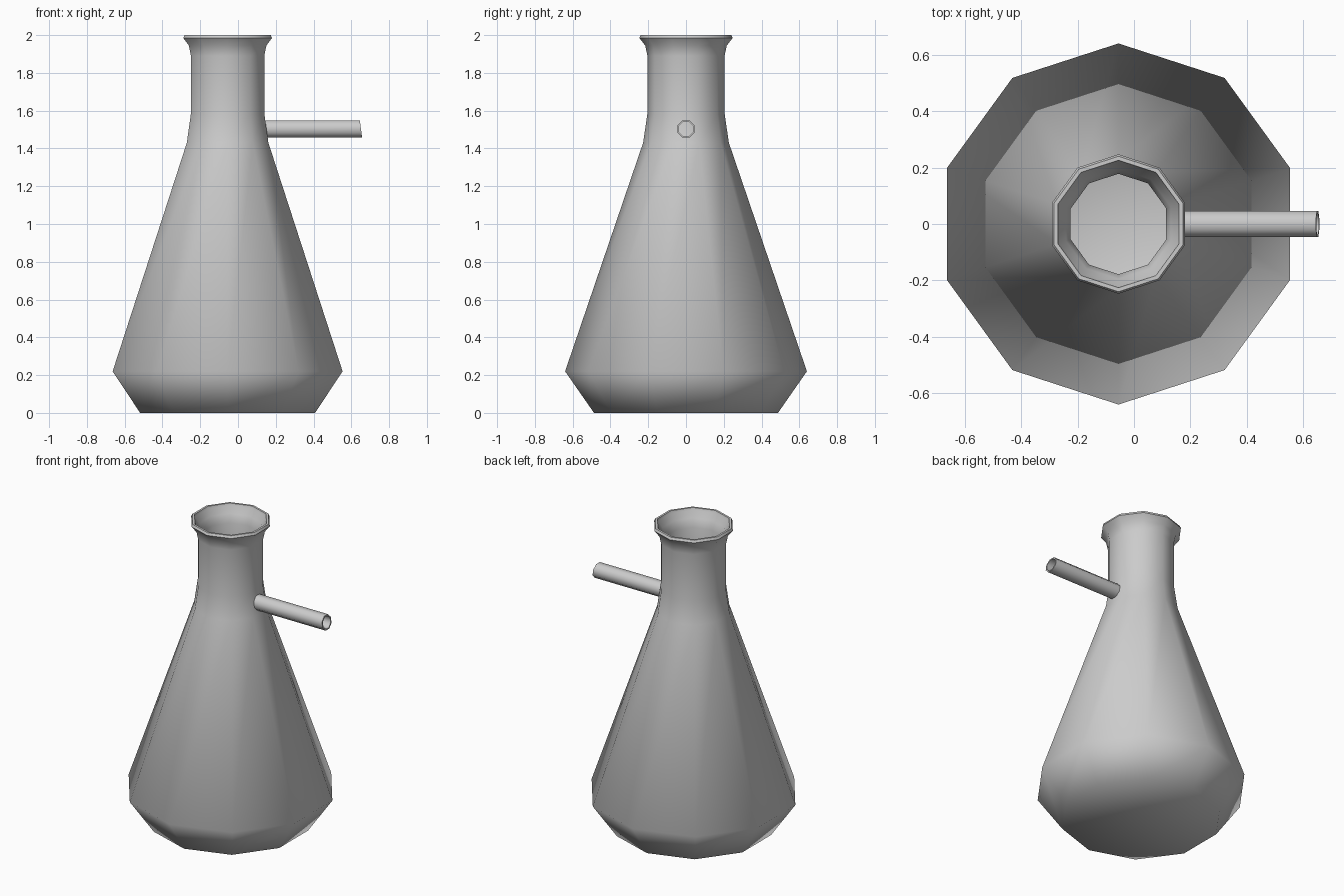
import bpy, bmesh, math
from mathutils import Vector

if "Cube" in bpy.data.objects:
    bpy.data.objects.remove(bpy.data.objects["Cube"])

AXIS_X = -0.055


def lathe(name, profile, sides, place, closed=False):
    """Revolve (radius, height) points; place(r, angle, h) gives the 3D position."""
    bm = bmesh.new()
    rings = []
    for r, h in profile:
        if r == 0:
            rings.append([bm.verts.new(place(0, 0, h))] * sides)
        else:
            rings.append([bm.verts.new(place(r, 2 * math.pi * i / sides, h))
                          for i in range(sides)])
    pairs = list(zip(rings, rings[1:]))
    if closed:
        pairs.append((rings[-1], rings[0]))
    for a, b in pairs:
        for i in range(sides):
            j = (i + 1) % sides
            quad = list(dict.fromkeys([a[i], a[j], b[j], b[i]]))
            bm.faces.new(quad)
    bmesh.ops.recalc_face_normals(bm, faces=bm.faces)
    mesh = bpy.data.meshes.new(name)
    bm.to_mesh(mesh)
    bm.free()
    obj = bpy.data.objects.new(name, mesh)
    bpy.context.collection.objects.link(obj)
    bpy.ops.object.select_all(action='DESELECT')
    obj.select_set(True)
    bpy.context.view_layer.objects.active = obj
    bpy.ops.object.shade_smooth_by_angle(angle=math.radians(57))
    return obj


def upright(r, a, h):
    a += math.pi / 2
    return Vector((AXIS_X + r * math.cos(a), r * math.sin(a), h))


def sideways(r, a, h):
    # the free end of the tube is cut on a slight slant
    a += math.pi / 8
    z = r * math.sin(a)
    slant = -0.13 * z if h > 0.4 else 0
    return Vector((h + slant, r * math.cos(a), 1.503 + z))


# Flask: outer wall from the base up, over the lip, and down the inner wall
flask_profile = [
    (0, 0), (0.487, 0), (0.64, 0.22), (0.227, 1.43), (0.205, 1.58),
    (0.204, 1.89), (0.216, 1.945), (0.247, 1.985), (0.24, 2.0), (0.226, 2.0),
    (0.222, 1.985), (0.195, 1.945), (0.178, 1.89), (0.178, 1.58),
    (0.205, 1.43), (0.632, 0.222), (0.483, 0.006), (0, 0.006),
]
lathe("flask_body", flask_profile, 10, upright)

# Hollow side tube
tube_profile = [(0.05, 0.125), (0.05, 0.651), (0.041, 0.651), (0.041, 0.125)]
lathe("side_tube", tube_profile, 8, sideways, closed=True)
